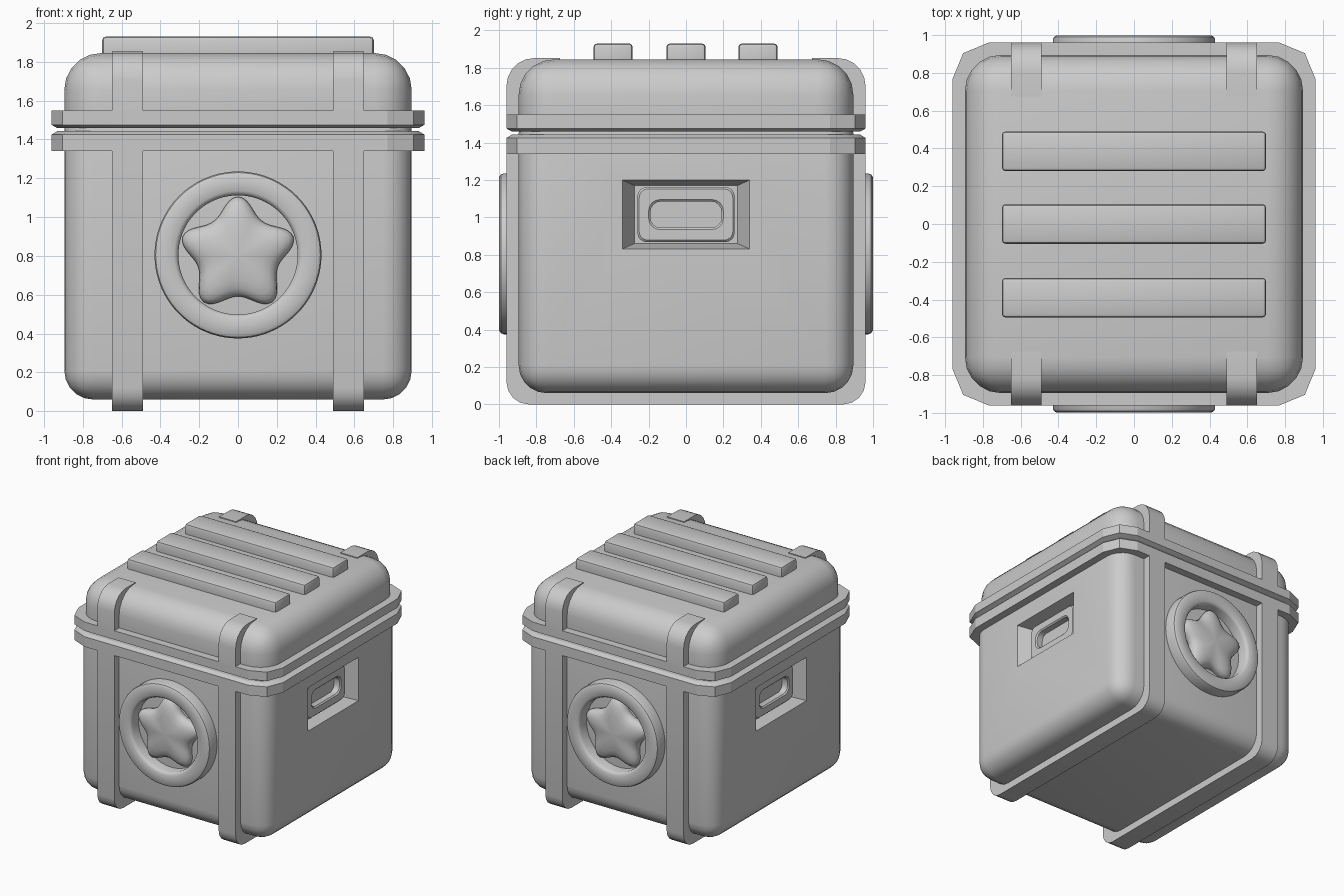
import bpy, bmesh
from math import sin, cos, pi, radians

if "Cube" in bpy.data.objects:
    bpy.data.objects.remove(bpy.data.objects["Cube"])


def finish(name, bm, angle=35):
    bmesh.ops.recalc_face_normals(bm, faces=bm.faces[:])
    me = bpy.data.meshes.new(name)
    bm.to_mesh(me)
    bm.free()
    ob = bpy.data.objects.new(name, me)
    bpy.context.collection.objects.link(ob)
    smooth(ob, angle)
    return ob


def smooth(ob, angle=35):
    bpy.ops.object.select_all(action='DESELECT')
    ob.select_set(True)
    bpy.context.view_layer.objects.active = ob
    bpy.ops.object.shade_smooth_by_angle(angle=radians(angle))


def box(name, lo, hi, r, seg):
    """Box between two corners with rounded edges."""
    bm = bmesh.new()
    bmesh.ops.create_cube(bm, size=1)
    for v in bm.verts:
        v.co = [(a + b) / 2 + c * (b - a) for a, b, c in zip(lo, hi, v.co)]
    bmesh.ops.bevel(bm, geom=bm.edges[:], offset=r, segments=seg,
                    profile=0.5, affect='EDGES')
    return finish(name, bm)


def loft(name, loops, cyclic=False, angle=35):
    """Skin successive loops; cap the ends or join last to first."""
    bm = bmesh.new()
    rows = [[bm.verts.new(p) for p in loop] for loop in loops]
    n = len(rows[0])
    pairs = list(zip(rows, rows[1:])) + ([(rows[-1], rows[0])] if cyclic else [])
    for a, b in pairs:
        for i in range(n):
            bm.faces.new((a[i], a[(i + 1) % n], b[(i + 1) % n], b[i]))
    if not cyclic:
        bm.faces.new(rows[0])
        bm.faces.new(rows[-1])
    return finish(name, bm, angle)


def arc(cx, cy, r, a0, a1, seg):
    return [(cx + r * cos(radians(a0 + (a1 - a0) * i / seg)),
             cy + r * sin(radians(a0 + (a1 - a0) * i / seg))) for i in range(seg + 1)]


def round_rect(hx, hy, r, seg):
    pts = []
    for k, (sx, sy) in enumerate([(1, 1), (-1, 1), (-1, -1), (1, -1)]):
        pts += arc(sx * (hx - r), sy * (hy - r), r, 90 * k, 90 * k + 90, seg)
    return pts


# Body and domed lid
body = box("body", (-0.895, -0.895, 0.06), (0.895, 0.895, 1.6), 0.15, 5)
box("lid", (-0.895, -0.895, 1.28), (0.895, 0.895, 1.845), 0.19, 5)

# Rims either side of the seam, with chamfered facing edges
for name, prof in (("lower_rim", [(1.34, 0.96), (1.425, 0.96), (1.443, 0.93)]),
                   ("upper_rim", [(1.458, 0.93), (1.475, 0.96), (1.55, 0.96)])):
    loft(name, [[(x, y, z) for x, y in round_rect(h, h, 0.19, 2)] for z, h in prof],
         angle=20)

# Raised slats on the lid
for i, y in enumerate((-0.39, 0.0, 0.385)):
    box(f"lid_slat_{i + 1}", (-0.7, y - 0.105, 1.78), (0.7, y + 0.105, 1.93), 0.02, 2)

# Straps: a U under the body and a hook over each lid edge
half = arc(0.84, 0.12, 0.12, 270, 360, 4) + [(0.96, 1.40), (0.86, 1.40)] \
    + arc(0.76, 0.2, 0.1, 0, -90, 3)
u_shape = half + [(-y, z) for y, z in reversed(half)]
hook = [(0.86, 1.5), (0.96, 1.5)] + arc(0.81, 1.702, 0.15, 0, 90, 5) \
    + [(0.675, 1.852), (0.675, 1.76), (0.80, 1.72)]


def strap(name, profile, x0, x1, sy=1):
    loft(name, [[(x, sy * y, z) for y, z in profile] for x in (x0, x1)])


for side, x0, x1 in (("left", -0.65, -0.49), ("right", 0.49, 0.65)):
    strap(f"{side}_body_strap", u_shape, x0, x1)
    strap(f"{side}_front_lid_strap", hook, x0, x1, -1)
    strap(f"{side}_back_lid_strap", hook, x0, x1, 1)

# Round emblem ring with a puffy star, front and back
CZ, N = 0.805, 80
ring_prof = [(0.43, 0.88), (0.43, 0.975), (0.424, 0.99), (0.41, 0.999),
             (0.33, 0.999), (0.315, 0.99), (0.307, 0.975), (0.307, 0.88)]
star_prof = [(0.97, 0.88), (1.0, 0.915), (0.98, 0.935), (0.92, 0.953),
             (0.80, 0.968), (0.6, 0.979), (0.3, 0.985), (0.05, 0.987)]
angles = [2 * pi * i / N for i in range(N)]


def star_radius(a):
    c = cos(5 * (a - pi / 2))
    return 0.252 + 0.043 * c + 0.005 * cos(10 * (a - pi / 2))


for side, s in (("front", -1), ("back", 1)):
    loft(f"{side}_emblem_ring",
         [[(r * cos(a), s * y, CZ + r * sin(a)) for a in angles] for r, y in ring_prof],
         cyclic=True)
    loft(f"{side}_star",
         [[(k * star_radius(a) * cos(a), s * y, CZ + k * star_radius(a) * sin(a))
           for a in angles] for k, y in star_prof], angle=60)

# Side handle recesses cut with tapered blocks, and slotted grips inside
HZ = 1.015
for side, s in (("left", -1), ("right", 1)):
    def rect(x, hy, hz, r, seg, dz=0.0):
        return [(s * x, y, HZ + dz + z) for y, z in round_rect(hy, hz, r, seg)]

    def plain(x, hy, hz):
        return [(s * x, a * hy, HZ + b * hz)
                for a, b in ((1, 1), (-1, 1), (-1, -1), (1, -1))]

    cutter = loft(f"{side}_recess_cutter",
                  [plain(0.77, 0.275, 0.155), plain(0.895, 0.34, 0.184),
                   plain(0.95, 0.34, 0.184)])
    mod = body.modifiers.new("recess", 'BOOLEAN')
    mod.operation, mod.solver, mod.object = 'DIFFERENCE', 'EXACT', cutter
    bpy.ops.object.select_all(action='DESELECT')
    bpy.context.view_layer.objects.active = body
    body.select_set(True)
    bpy.ops.object.modifier_apply(modifier=mod.name)
    bpy.data.objects.remove(cutter)

    loft(f"{side}_handle",
         [rect(0.76, 0.26, 0.147, 0.05, 4), rect(0.82, 0.26, 0.147, 0.05, 4),
          rect(0.83, 0.25, 0.137, 0.045, 4), rect(0.83, 0.2, 0.08, 0.06, 4),
          rect(0.82, 0.19, 0.07, 0.055, 4), rect(0.76, 0.19, 0.07, 0.055, 4)],
         cyclic=True)
smooth(body)
